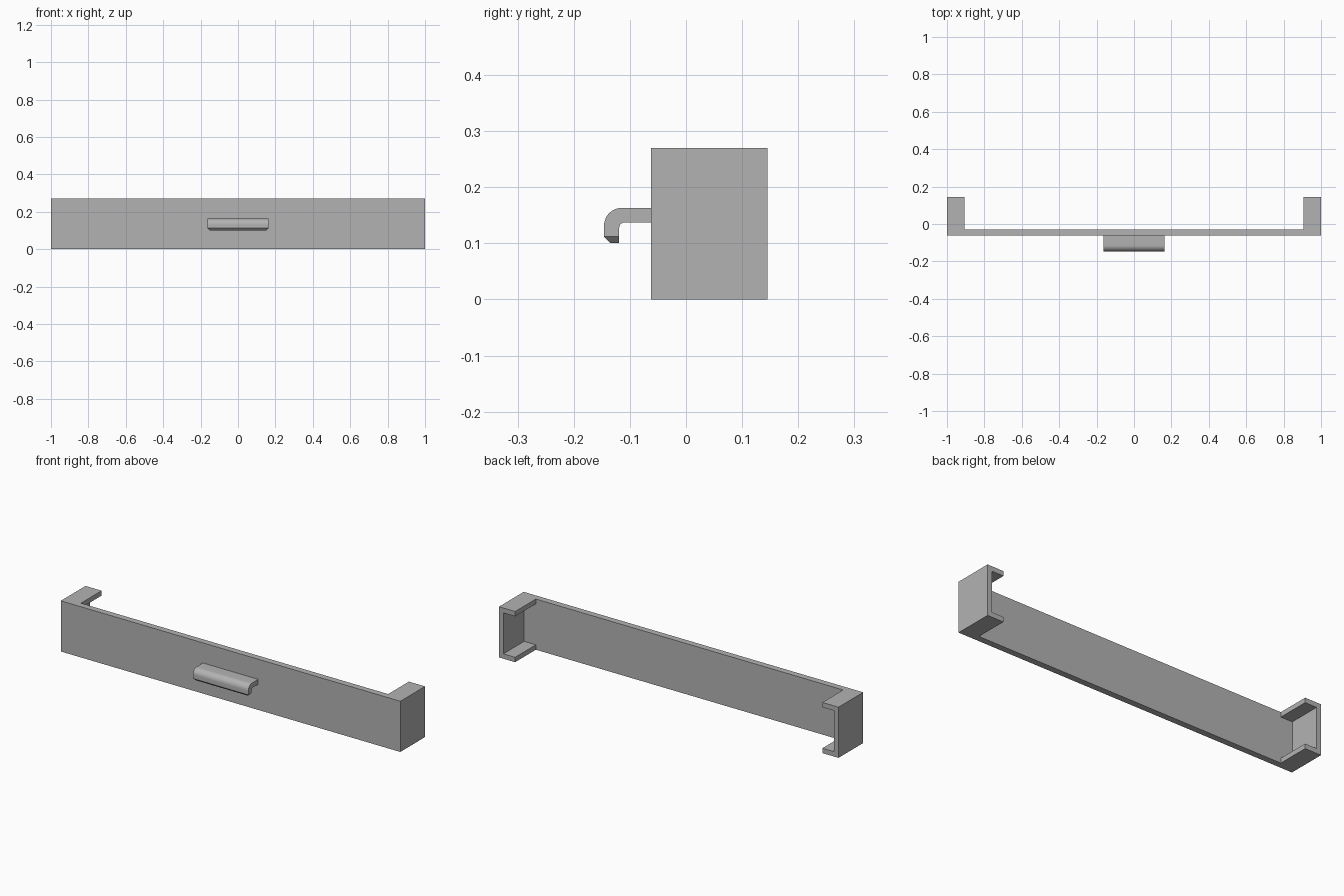
import bpy, bmesh
from math import cos, sin, pi, radians
from mathutils import Vector

if "Cube" in bpy.data.objects:
    bpy.data.objects.remove(bpy.data.objects["Cube"], do_unlink=True)

grey = bpy.data.materials.new("plain_grey")
grey.use_nodes = True
colour = (0.45, 0.45, 0.45, 1)
grey.diffuse_color = colour
grey.node_tree.nodes["Principled BSDF"].inputs["Base Color"].default_value = colour


def prism(bm, points, sweep):
    """Extrude a closed outline along a vector."""
    face = bm.faces.new([bm.verts.new(p) for p in points])
    out = bmesh.ops.extrude_face_region(bm, geom=[face])["geom"]
    bmesh.ops.translate(bm, verts=[v for v in out if isinstance(v, bmesh.types.BMVert)],
                        vec=sweep)
    bmesh.ops.recalc_face_normals(bm, faces=bm.faces)


def finish(name, bm):
    mesh = bpy.data.meshes.new(name)
    bm.to_mesh(mesh)
    bm.free()
    mesh.materials.append(grey)
    obj = bpy.data.objects.new(name, mesh)
    bpy.context.collection.objects.link(obj)
    return obj


FRONT, INNER, BACK, HEIGHT = -0.0625, -0.029, 0.145, 0.27

# Front panel
bm = bmesh.new()
prism(bm, [(-1, FRONT, 0), (1, FRONT, 0), (1, FRONT, HEIGHT), (-1, FRONT, HEIGHT)],
      Vector((0, INNER - FRONT, 0)))
finish("front_panel", bm)

# C-shaped end brackets, open towards the middle
WALL, LIP = 0.026, 0.905
outline = [(1, 0), (1, HEIGHT), (LIP, HEIGHT), (LIP, HEIGHT - WALL), (1 - WALL, HEIGHT - WALL),
           (1 - WALL, WALL), (LIP, WALL), (LIP, 0)]
for name, side in (("left_bracket", 1), ("right_bracket", -1)):
    bm = bmesh.new()
    prism(bm, [(side * x, INNER, z) for x, z in outline], Vector((0, BACK - INNER, 0)))
    finish(name, bm)

# Hooked handle: rounded bend swept across its width
HALF, TOP, UNDER, OUT, IN, TIP, CUT = 0.163, 0.163, 0.137, -0.146, -0.119, 0.112, 0.011


def bend(radius, y, z, steps=10):
    """Quarter arc from the top of the bend round to its front."""
    return [(y + radius - radius * sin(i / steps * pi / 2),
             z - radius + radius * cos(i / steps * pi / 2)) for i in range(steps + 1)]


profile = [(FRONT, TOP)] + bend(0.031, OUT, TOP) + [(OUT, TIP), (IN, TIP)]
profile += bend(0.009, IN, UNDER)[::-1] + [(FRONT, UNDER)]
bm = bmesh.new()
prism(bm, [(-HALF, y, z) for y, z in profile], Vector((2 * HALF, 0, 0)))

# Tapered tip: chamfered at the front and both ends
tip = min(bm.faces, key=lambda f: f.calc_center_median().z)
tip = bmesh.ops.extrude_discrete_faces(bm, faces=[tip])["faces"][0]
for v in tip.verts:
    v.co.z -= CUT
    v.co.x -= CUT if v.co.x > 0 else -CUT
    if v.co.y < (OUT + IN) / 2:
        v.co.y += CUT
bmesh.ops.recalc_face_normals(bm, faces=bm.faces)
handle = finish("handle", bm)
bpy.ops.object.select_all(action='DESELECT')
handle.select_set(True)
bpy.context.view_layer.objects.active = handle
bpy.ops.object.shade_smooth_by_angle(angle=radians(30))
